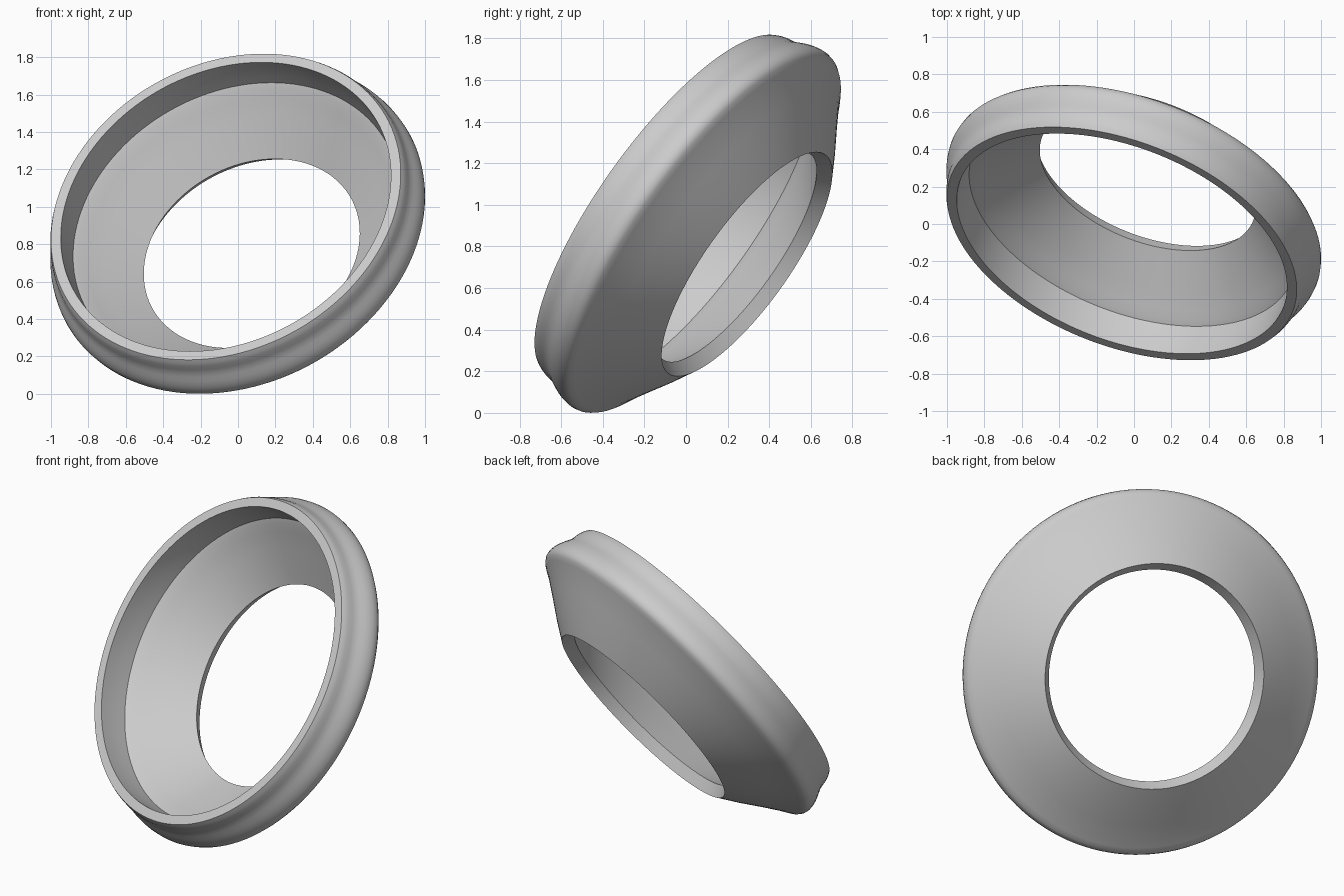
import bpy, bmesh, math
from mathutils import Vector, Matrix

cube = bpy.data.objects.get("Cube")
if cube:
    bpy.data.objects.remove(cube, do_unlink=True)

SEGMENTS = 128
AXIS = Vector((-0.308, -0.773, 0.554)).normalized()   # towards the wide rim
RIM_CENTRE = Vector((-0.065, -0.105, 1.0))

# Single grey finish
grey = bpy.data.materials.new("light_grey")
grey.use_nodes = True
colour = (0.6, 0.6, 0.6, 1.0)
grey.diffuse_color = colour
grey.node_tree.nodes["Principled BSDF"].inputs["Base Color"].default_value = colour

# Cross-section pieces as (radius, depth behind the rim)
outer_rim = [(0.983, 0.0), (0.993, 0.02), (0.999, 0.04), (1.003, 0.068),
             (1.008, 0.092), (1.018, 0.115), (1.03, 0.14)]
shoulder = [(1.04, 0.165), (1.046, 0.19), (1.048, 0.214), (1.043, 0.237),
            (1.03, 0.254), (1.005, 0.27), (0.97, 0.291)]
back_cone = [(0.87, 0.361), (0.76, 0.44), (0.647, 0.515)]
bore = [(0.607, 0.45)]
inner_bowl = [(0.688, 0.38), (0.78, 0.3), (0.855, 0.235), (0.893, 0.198),
              (0.917, 0.18)]
rim_wall = [(0.923, 0.12), (0.927, 0.06), (0.928, 0.0)]
profile = outer_rim + shoulder + back_cone + bore + inner_bowl + rim_wall

# Revolve the closed cross-section into a ring
bm = bmesh.new()
verts = [bm.verts.new((r, 0, -depth)) for r, depth in profile]
edges = [bm.edges.new((v, verts[(i + 1) % len(verts)])) for i, v in enumerate(verts)]
bmesh.ops.spin(bm, geom=verts + edges, cent=(0, 0, 0), axis=(0, 0, 1),
               angle=math.tau, steps=SEGMENTS, use_merge=True)
bmesh.ops.remove_doubles(bm, verts=bm.verts, dist=0.0005)
bmesh.ops.recalc_face_normals(bm, faces=bm.faces)

# Tilt the ring to its resting pose
turn = AXIS.to_track_quat('Z', 'Y').to_matrix().to_4x4()
bm.transform(Matrix.Translation(RIM_CENTRE) @ turn)

mesh = bpy.data.meshes.new("flared_ring")
bm.to_mesh(mesh)
bm.free()
mesh.materials.append(grey)
ring = bpy.data.objects.new("flared_ring", mesh)
bpy.context.collection.objects.link(ring)

bpy.ops.object.select_all(action='DESELECT')
ring.select_set(True)
bpy.context.view_layer.objects.active = ring
bpy.ops.object.shade_smooth_by_angle(angle=math.radians(32))
